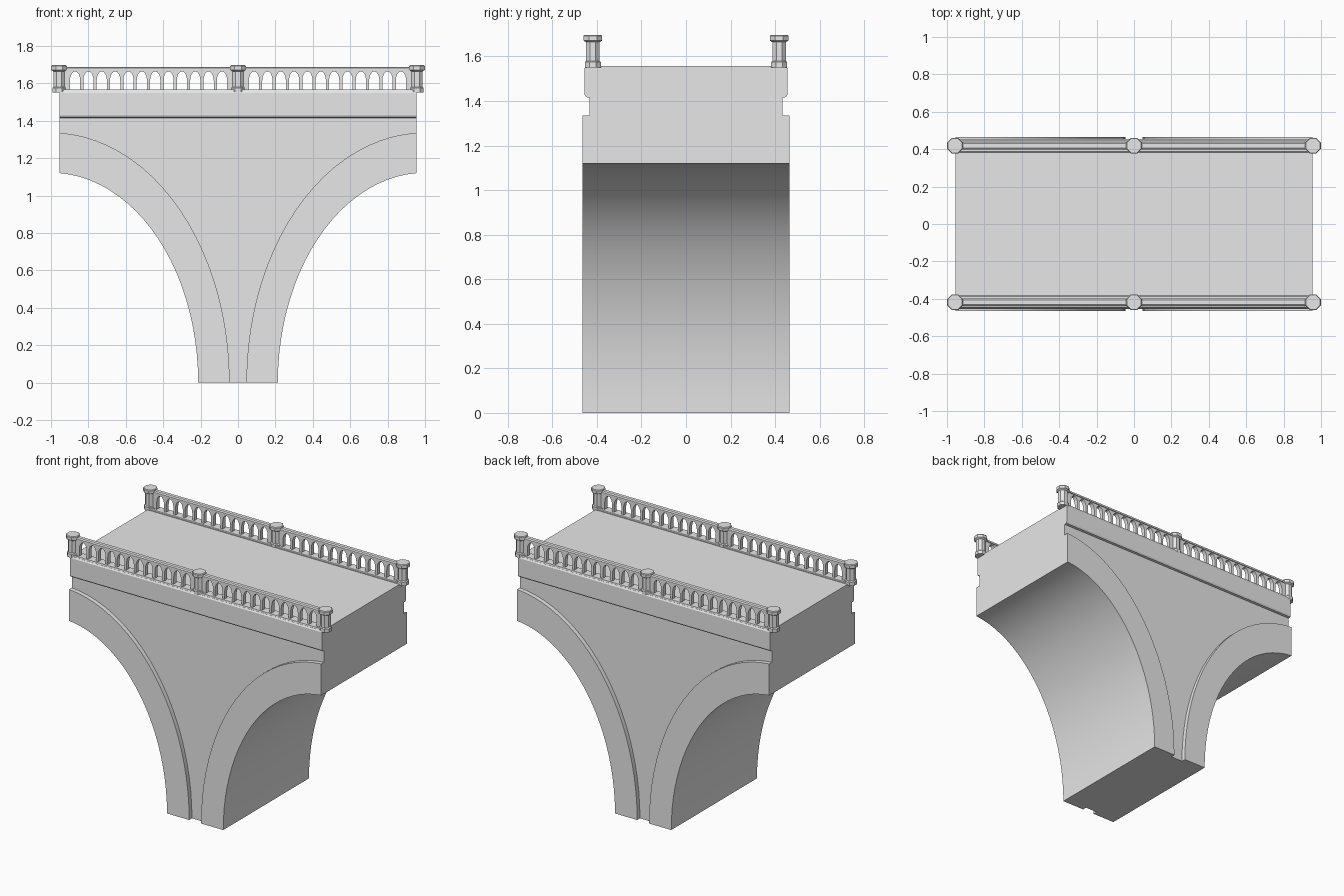
import bpy, bmesh, math
from mathutils import Vector

cube = bpy.data.objects.get("Cube")
if cube:
    bpy.data.objects.remove(cube, do_unlink=True)

stone = bpy.data.materials.new("grey stone")
stone.use_nodes = True
GREY = (0.8, 0.8, 0.8, 1)
stone.diffuse_color = GREY
stone.node_tree.nodes["Principled BSDF"].inputs["Base Color"].default_value = GREY

HALF_LENGTH = 0.955
ARCH_CENTRE = 1.0
RAIL_Y = 0.418
CURB_TOP = 1.566


def finish(name, bm):
    bmesh.ops.recalc_face_normals(bm, faces=bm.faces)
    mesh = bpy.data.meshes.new(name)
    bm.to_mesh(mesh)
    bm.free()
    mesh.materials.append(stone)
    obj = bpy.data.objects.new(name, mesh)
    bpy.context.collection.objects.link(obj)
    bpy.ops.object.select_all(action='DESELECT')
    obj.select_set(True)
    bpy.context.view_layer.objects.active = obj
    bpy.ops.object.shade_smooth_by_angle(angle=math.radians(25))
    return obj


def prism(name, outline, axis, start, end):
    """Extrude a 2D outline along x (outline is y, z) or y (outline is x, z)."""
    bm = bmesh.new()
    place = (lambda a, b: (start, a, b)) if axis == 'x' else (lambda a, b: (a, start, b))
    face = bm.faces.new([bm.verts.new(place(a, b)) for a, b in outline])
    new = bmesh.ops.extrude_face_region(bm, geom=[face])["geom"]
    step = end - start
    move = Vector((step, 0, 0) if axis == 'x' else (0, step, 0))
    bmesh.ops.translate(bm, vec=move, verts=[v for v in new if isinstance(v, bmesh.types.BMVert)])
    return finish(name, bm)


def arch_curve(a, b, side, steps=22):
    """Quarter ellipse from the pier foot up to the end of the span."""
    last = math.acos((ARCH_CENTRE - HALF_LENGTH) / a)
    return [(side * (ARCH_CENTRE - a * math.cos(last * i / steps)),
             b * math.sin(last * i / steps)) for i in range(steps + 1)]


# Spandrel wall, recessed between the arch rings
right_arc = arch_curve(0.955, 1.337, 1)
left_arc = arch_curve(0.955, 1.337, -1)
wall = right_arc + [(HALF_LENGTH, 1.42), (-HALF_LENGTH, 1.42)] + left_arc[::-1]
prism("spandrel_wall", wall, 'y', -0.434, 0.434)

# Arch rings running the full depth
for side, label in ((1, "left"), (-1, "right")):
    ring = arch_curve(0.787, 1.122, side) + arch_curve(0.955, 1.337, side)[::-1]
    prism(label + "_arch_ring", ring, 'y', -0.464, 0.464)

# Deck band with softened edges
edge = [(0.434, 1.415), (0.449, 1.418), (0.455, 1.428), (0.455, 1.548), (0.449, 1.557)]
deck = edge + [(-y, z) for y, z in reversed(edge)]
prism("deck", deck, 'x', -HALF_LENGTH, HALF_LENGTH)


def post(name, x, y):
    """Octagonal post with a foot and a flared cap."""
    bm = bmesh.new()
    levels = [(0.036, 1.55), (0.036, 1.575), (0.030, 1.580), (0.030, 1.664),
              (0.042, 1.672), (0.042, 1.692), (0.038, 1.697)]
    rings = []
    for flat, z in levels:
        r = flat / math.cos(math.pi / 8)
        rings.append([bm.verts.new((x + r * math.cos((k + 0.5) * math.pi / 4),
                                    y + r * math.sin((k + 0.5) * math.pi / 4), z))
                      for k in range(8)])
    for low, high in zip(rings, rings[1:]):
        for k in range(8):
            n = (k + 1) % 8
            bm.faces.new((low[k], low[n], high[n], high[k]))
    bm.faces.new(rings[0])
    bm.faces.new(rings[-1])
    finish(name, bm)


def arcade_outline(side):
    """Comb-shaped panel with a row of arched openings."""
    first, count, pitch, half = 0.05, 12, 0.0714, 0.0275
    pts = [(0.0, CURB_TOP - 0.004)]
    for i in range(count):
        c = first + pitch * (i + 0.5)
        pts.append((c - half, CURB_TOP - 0.004))
        for k in range(9):
            t = math.pi * k / 8
            pts.append((c - half * math.cos(t), 1.615 + 0.049 * math.sin(t)))
        pts.append((c + half, CURB_TOP - 0.004))
    pts += [(HALF_LENGTH, CURB_TOP - 0.004), (HALF_LENGTH, 1.675), (0.0, 1.675)]
    return [(side * x, z) for x, z in pts]


# Parapets: curb, arcade panels, handrail and posts on both sides
for s, label in ((-1, "front"), (1, "back")):
    curb = [(0.383, 1.55), (0.383, 1.562), (0.388, CURB_TOP),
            (0.445, CURB_TOP), (0.450, 1.55)]
    prism(label + "_curb", [(s * y, z) for y, z in curb], 'x', -HALF_LENGTH, HALF_LENGTH)
    for side, half_name in ((1, "left"), (-1, "right")):
        prism(f"{label}_{half_name}_arcade", arcade_outline(side), 'y',
              s * RAIL_Y - 0.014, s * RAIL_Y + 0.014)
    rail = [(-0.020, 1.670), (-0.020, 1.682), (-0.012, 1.688),
            (0.012, 1.688), (0.020, 1.682), (0.020, 1.670)]
    prism(label + "_handrail", [(s * RAIL_Y + y, z) for y, z in rail], 'x',
          -HALF_LENGTH, HALF_LENGTH)
    for x, spot in ((-0.957, "right"), (0, "middle"), (0.957, "left")):
        post(f"{label}_{spot}_post", x, s * RAIL_Y)
